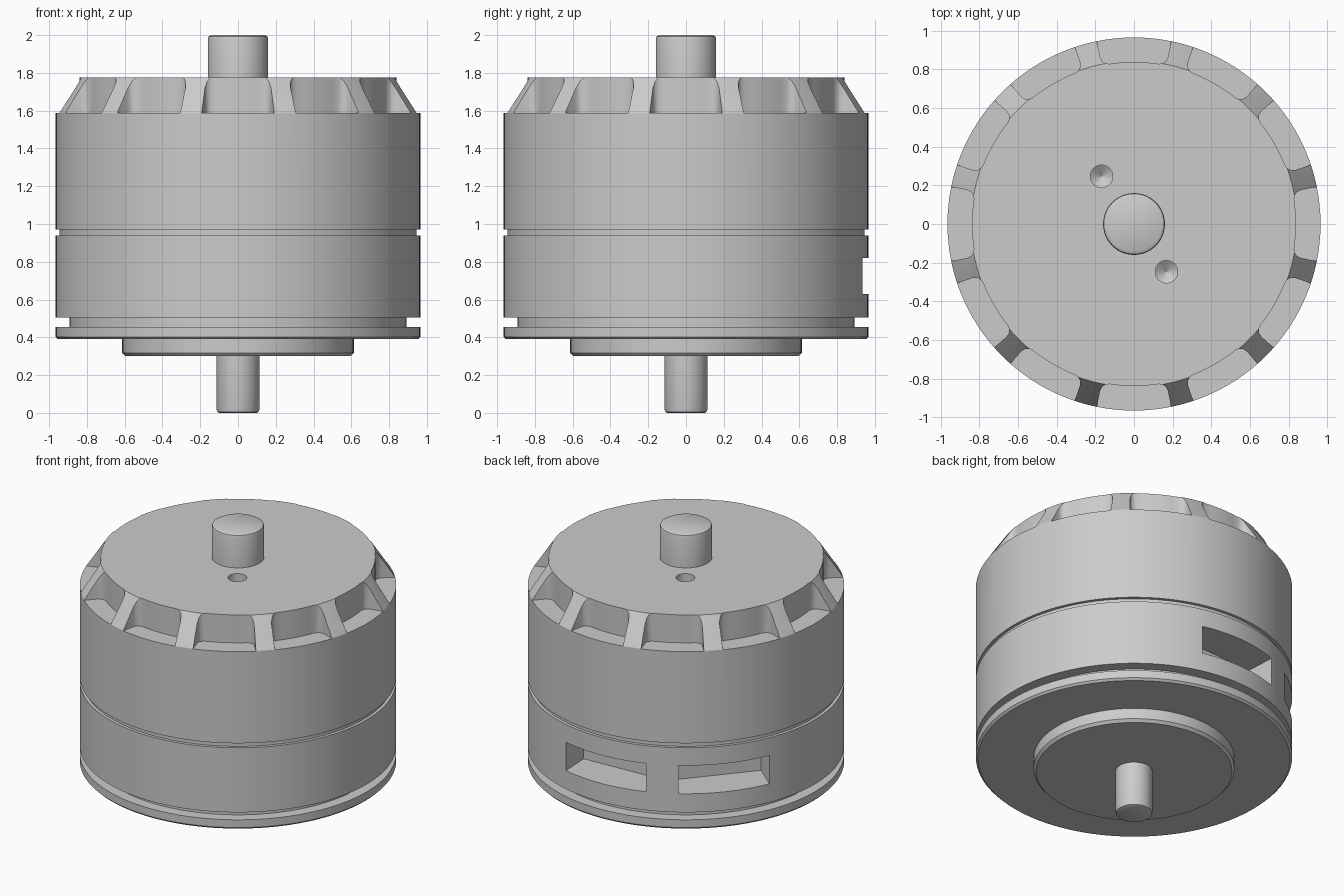
import bpy, bmesh
from math import sin, cos, pi, radians

if "Cube" in bpy.data.objects:
    bpy.data.objects.remove(bpy.data.objects["Cube"])

metal = bpy.data.materials.new("grey_metal")
metal.use_nodes = True
GREY = (0.6, 0.6, 0.6, 1)
metal.diffuse_color = GREY
metal.node_tree.nodes["Principled BSDF"].inputs["Base Color"].default_value = GREY


def make_object(name, bm):
    bmesh.ops.recalc_face_normals(bm, faces=bm.faces)
    mesh = bpy.data.meshes.new(name)
    bm.to_mesh(mesh)
    bm.free()
    mesh.materials.append(metal)
    obj = bpy.data.objects.new(name, mesh)
    bpy.context.collection.objects.link(obj)
    return obj


def lathe(name, profile, segments=96, centre=(0, 0)):
    """Turn (radius, height) pairs around z and cap both ends."""
    bm = bmesh.new()
    rings = []
    for r, z in profile:
        rings.append([bm.verts.new((centre[0] + r * cos(2 * pi * i / segments),
                                    centre[1] + r * sin(2 * pi * i / segments), z))
                      for i in range(segments)])
    for low, high in zip(rings, rings[1:]):
        for i in range(segments):
            j = (i + 1) % segments
            bm.faces.new((low[i], low[j], high[j], high[i]))
    bm.faces.new(rings[0])
    bm.faces.new(rings[-1])
    return make_object(name, bm)


def prism(name, outlines, bottom, top):
    """Extrude flat outlines between two heights."""
    bm = bmesh.new()
    for points in outlines:
        face = bm.faces.new([bm.verts.new((x, y, bottom)) for x, y in points])
        moved = bmesh.ops.extrude_face_region(bm, geom=[face])["geom"]
        for v in moved:
            if isinstance(v, bmesh.types.BMVert):
                v.co.z = top
    return make_object(name, bm)


def activate(obj):
    bpy.ops.object.select_all(action="DESELECT")
    obj.select_set(True)
    bpy.context.view_layer.objects.active = obj


def cut(obj, cutter):
    mod = obj.modifiers.new("cut", "BOOLEAN")
    mod.operation = "DIFFERENCE"
    mod.solver = "EXACT"
    mod.object = cutter
    cutter.hide_render = True
    activate(obj)
    bpy.ops.object.modifier_apply(modifier=mod.name)
    bpy.data.objects.remove(cutter)


# Housing with flange, two grooves and a tapered shoulder
housing = lathe("motor_housing", [
    (0.952, 0.39), (0.965, 0.403), (0.965, 0.455), (0.893, 0.455), (0.893, 0.505),
    (0.965, 0.505), (0.965, 0.94), (0.945, 0.94), (0.945, 0.97),
    (0.965, 0.97), (0.965, 1.588), (0.843, 1.775)], 120)

# Twelve filleted pockets leave ribs around the shoulder
half = [(1.1, 11.5), (0.88, 11.5), (0.858, 11.1), (0.845, 10.2), (0.838, 8.8),
        (0.838, 6), (0.838, 3)]
outline = half + [(0.838, 0)] + [(r, -a) for r, a in reversed(half)]
pockets = [[(r * cos(radians(a + 30 * k)), r * sin(radians(a + 30 * k)))
            for r, a in outline] for k in range(12)]
cut(housing, prism("pocket_cutter", pockets, 1.587, 1.9))

# Two flat-backed cable slots at the rear
for angle in (93, 139.5):
    c, s = cos(radians(angle)), sin(radians(angle))
    box = [(d * c - w * s, d * s + w * c)
           for d, w in ((0.72, -0.287), (1.1, -0.287), (1.1, 0.287), (0.72, 0.287))]
    cut(housing, prism("slot_cutter", [box], 0.63, 0.82))

# Two drilled holes with conical bottoms in the top face
for side in (1, -1):
    cut(housing, lathe("drill_cutter", [(0.001, 1.66), (0.058, 1.7), (0.058, 1.85)],
                       32, (0.168 * side, -0.247 * side)))

# Mounting boss and the two shaft ends
boss = lathe("mounting_boss", [(0.597, 0.3), (0.613, 0.318), (0.613, 0.4)])
lower_shaft = lathe("lower_shaft", [(0.098, 0), (0.109, 0.005), (0.113, 0.018),
                                    (0.113, 0.32)], 48)
upper_shaft = lathe("upper_shaft", [(0.16, 1.74), (0.16, 1.978), (0.156, 1.992),
                                    (0.142, 2)], 48)

for part in (housing, boss, lower_shaft, upper_shaft):
    activate(part)
    bpy.ops.object.shade_smooth_by_angle(angle=radians(30))
